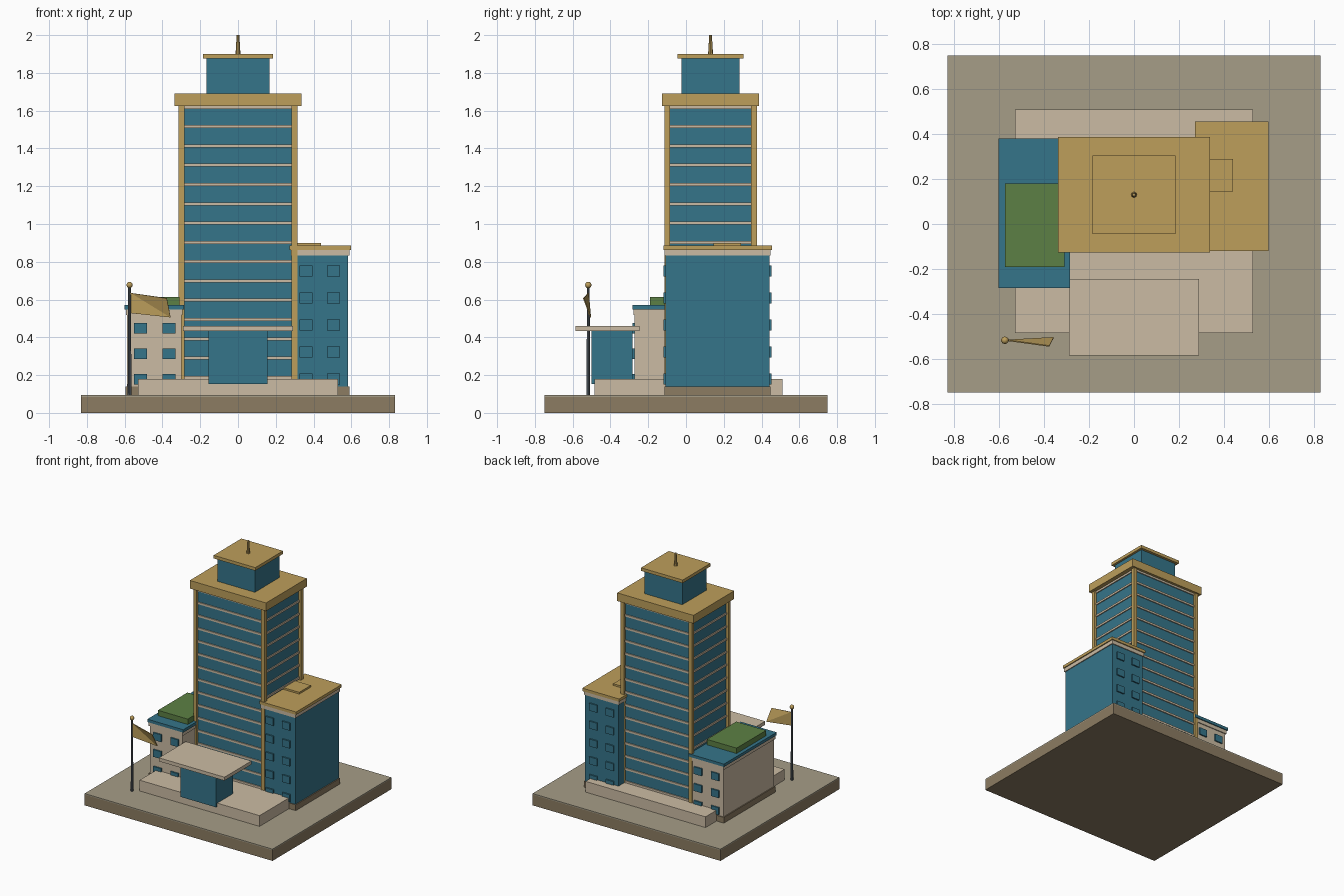
import bpy, bmesh

if "Cube" in bpy.data.objects:
    bpy.data.objects.remove(bpy.data.objects["Cube"])

def mat(name, r, g, b):
    m = bpy.data.materials.new(name)
    m.diffuse_color = (r, g, b, 1)
    m.use_nodes = True
    m.node_tree.nodes["Principled BSDF"].inputs["Base Color"].default_value = m.diffuse_color
    return m

BLUE = mat("blue_glass", 0.036, 0.178, 0.254)
GOLD = mat("gold", 0.51, 0.345, 0.105)
BEIGE = mat("beige", 0.6, 0.5, 0.37)
BROWN = mat("brown", 0.262, 0.2, 0.122)
PAVE = mat("paving", 0.38, 0.34, 0.245)
GREEN = mat("green", 0.107, 0.216, 0.058)
STEEL = mat("steel", 0.1, 0.12, 0.14)

def finish(name, bm, m):
    me = bpy.data.meshes.new(name)
    bm.to_mesh(me)
    bm.free()
    me.materials.append(m)
    ob = bpy.data.objects.new(name, me)
    bpy.context.collection.objects.link(ob)
    return ob

def box(name, x0, x1, y0, y1, z0, z1, m):
    bm = bmesh.new()
    bmesh.ops.create_cube(bm, size=1)
    for v in bm.verts:
        v.co = (x1 if v.co.x > 0 else x0, y1 if v.co.y > 0 else y0, z1 if v.co.z > 0 else z0)
    return finish(name, bm, m)

def rod(name, x, y, z0, z1, r0, r1, m, n=8):
    bm = bmesh.new()
    bmesh.ops.create_cone(bm, cap_ends=True, segments=n, radius1=r0, radius2=r1, depth=z1 - z0)
    bmesh.ops.translate(bm, verts=bm.verts, vec=(x, y, (z0 + z1) / 2))
    return finish(name, bm, m)

# Plot and podium
box("ground_slab", -0.83, 0.83, -0.75, 0.75, 0, 0.085, BROWN)
box("paving", -0.83, 0.83, -0.75, 0.75, 0.085, 0.094, PAVE)
box("podium", -0.53, 0.53, -0.485, 0.51, 0.09, 0.18, BEIGE)

# Tower: glass core, floor bands, corner posts
CY = 0.13
box("tower_glass", -0.295, 0.295, CY - 0.228, CY + 0.228, 0.17, 1.63, BLUE)
for i in range(15):
    z = 0.188 + 0.1021 * i
    box("floor_band", -0.303, 0.303, CY - 0.236, CY + 0.236, z - 0.008, z + 0.008, BEIGE)
for sx in (-1, 1):
    for sy in (-1, 1):
        x, y = sx * 0.299, CY + sy * 0.23
        box("corner_post", x - 0.015, x + 0.015, y - 0.015, y + 0.015, 0.17, 1.63, GOLD)

# Crown, penthouse and mast
box("crown", -0.337, 0.337, CY - 0.257, CY + 0.257, 1.625, 1.69, GOLD)
box("penthouse", -0.166, 0.166, CY - 0.154, CY + 0.154, 1.69, 1.877, BLUE)
box("penthouse_cap", -0.184, 0.184, CY - 0.175, CY + 0.175, 1.875, 1.9, GOLD)
rod("mast", 0, CY, 1.9, 2.0, 0.013, 0.007, GOLD)

# Side wings
def wing(side, x0, x1, y0, y1, wall_top, wall_mat, roof_mat, cols, rows):
    box(side + "_wing_base", x0 - 0.008, x1 + 0.008, y0 - 0.006, y1 + 0.006, 0.09, 0.14, BROWN)
    box(side + "_wing_walls", x0, x1, y0, y1, 0.14, wall_top, wall_mat)
    box(side + "_wing_cornice", x0 - 0.007, x1 + 0.007, y0 - 0.007, y1 + 0.007, wall_top, wall_top + 0.03, BEIGE)
    box(side + "_wing_roof", x0 - 0.015, x1 + 0.015, y0 - 0.012, y1 + 0.015, wall_top + 0.03, wall_top + 0.053, roof_mat)
    for x in cols:
        for z in rows:
            for y in (y0, y1):
                box(side + "_wing_window", x - 0.034, x + 0.034, y - 0.011, y + 0.011, z - 0.029, z + 0.029, BLUE)

wing("right", 0.287, 0.582, -0.108, 0.441, 0.833, BLUE, GOLD,
     (0.36, 0.506), [0.18 + 0.1425 * i for i in range(5)])
wing("left", -0.587, -0.3, -0.272, 0.366, 0.518, BEIGE, BLUE,
     (-0.517, -0.366), [0.178 + 0.135 * i for i in range(3)])
box("roof_hatch", 0.25, 0.44, 0.145, 0.29, 0.88, 0.9, GOLD)
box("roof_garden", -0.573, -0.31, -0.191, 0.18, 0.57, 0.614, GREEN)

# Entrance
box("entrance_lobby", -0.156, 0.156, -0.5, -0.283, 0.152, 0.435, BLUE)
box("entrance_canopy", -0.29, 0.29, -0.585, -0.245, 0.433, 0.461, BEIGE)

# Flagpole and twisted flag
FX, FY = -0.574, -0.517
rod("flagpole", FX, FY, 0.09, 0.67, 0.01, 0.007, STEEL)
bm = bmesh.new()
bmesh.ops.create_uvsphere(bm, u_segments=10, v_segments=6, radius=0.017)
bmesh.ops.translate(bm, verts=bm.verts, vec=(FX, FY, 0.677))
ball = finish("flagpole_ball", bm, GOLD)
ball.data.shade_smooth()

bm = bmesh.new()
a, b, c, d = [bm.verts.new(p) for p in (
    (FX + 0.006, FY, 0.635), (FX + 0.006, FY, 0.528), (-0.357, -0.505, 0.506), (-0.377, -0.543, 0.607))]
bm.faces.new((a, b, c))
bm.faces.new((a, c, d))
flag = finish("flag", bm, GOLD)
sol = flag.modifiers.new("thickness", 'SOLIDIFY')
sol.thickness = 0.005
sol.offset = 0
